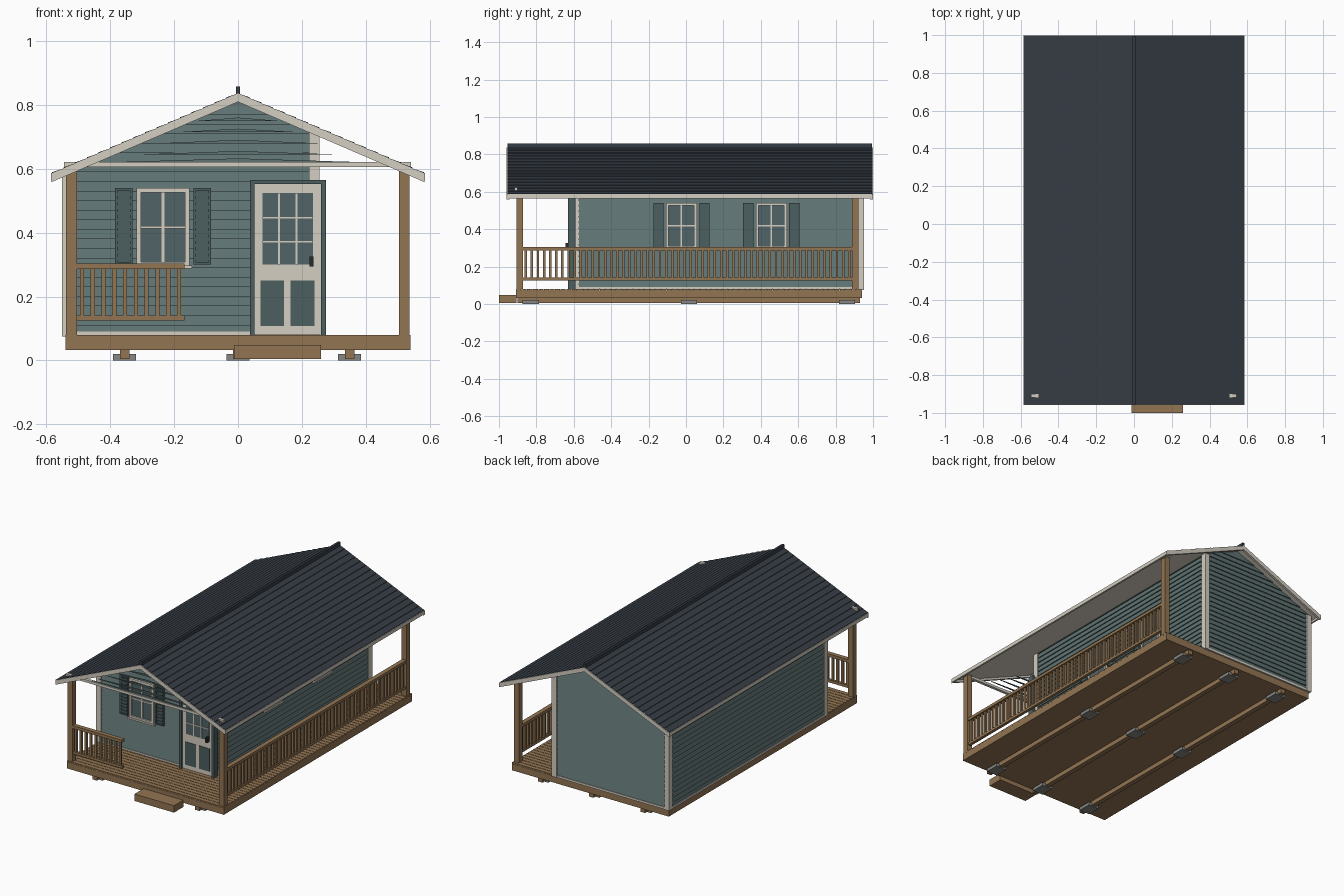
import bpy, bmesh, math

if "Cube" in bpy.data.objects:
    bpy.data.objects.remove(bpy.data.objects["Cube"])

def material(name, r, g, b):
    m = bpy.data.materials.new(name)
    m.diffuse_color = (r, g, b, 1)
    m.use_nodes = True
    m.node_tree.nodes["Principled BSDF"].inputs["Base Color"].default_value = m.diffuse_color
    return m

SIDING = material("teal siding", 0.115, 0.172, 0.17)
DARK = material("dark teal paint", 0.072, 0.112, 0.114)
GLASS = material("window glass", 0.08, 0.125, 0.135)
TRIM = material("cream trim", 0.66, 0.62, 0.54)
WOOD = material("deck wood", 0.29, 0.178, 0.085)
ROOF = material("slate roof", 0.036, 0.045, 0.058)
STONE = material("concrete", 0.24, 0.24, 0.23)
METAL = material("dark metal", 0.02, 0.023, 0.03)

def build(name, mat, solids):
    """solids: list of (bottom loop, top loop) pairs of matching 3D points."""
    bm = bmesh.new()
    for a, b in solids:
        va = [bm.verts.new(p) for p in a]
        vb = [bm.verts.new(p) for p in b]
        bm.faces.new(va[::-1])
        bm.faces.new(vb)
        n = len(va)
        for i in range(n):
            j = (i + 1) % n
            bm.faces.new((va[i], va[j], vb[j], vb[i]))
    bmesh.ops.recalc_face_normals(bm, faces=bm.faces)
    me = bpy.data.meshes.new(name)
    bm.to_mesh(me)
    bm.free()
    me.materials.append(mat)
    ob = bpy.data.objects.new(name, me)
    bpy.context.collection.objects.link(ob)
    return ob

def box(x0, x1, y0, y1, z0, z1):
    q = [(x0, y0), (x1, y0), (x1, y1), (x0, y1)]
    return [(x, y, z0) for x, y in q], [(x, y, z1) for x, y in q]

def along_y(profile, y0, y1):
    return [(x, y0, z) for x, z in profile], [(x, y1, z) for x, z in profile]

# Main dimensions
XL, XR, YF, YB = -0.54, 0.245, -0.595, 0.94
SLOPE, PEAK, EAVE = 0.43, 0.84, 0.583
RY0, RY1 = -0.955, 0.995
under = lambda x: PEAK - 0.016 - SLOPE * abs(x)

# ---- Foundation ----
beams, pads = [], []
for x in (-0.355, 0.0, 0.35):
    beams.append(box(x - 0.015, x + 0.015, -0.9, 0.93, 0.005, 0.032))
    for y in (-0.83, 0.015, 0.86):
        pads.append(box(x - 0.036, x + 0.036, y - 0.043, y + 0.043, 0, 0.02))
build("skid_beams", WOOD, beams)
build("foundation_pads", STONE, pads)

# ---- Deck: frame plus boards, and the step ----
build("deck_frame", WOOD, [box(-0.54, 0.54, -0.91, 0.94, 0.032, 0.072)])
n = 62
pitch = 1.85 / n
build("deck_boards", WOOD, [box(-0.54, 0.54, -0.91 + i * pitch + 0.0015, -0.91 + (i + 1) * pitch - 0.0015,
                                0.07, 0.08) for i in range(n)])
build("step", WOOD, [box(-0.012, 0.26, -1.0, -0.905, 0.005, 0.048)])

# ---- House body and lap siding ----
build("house_body", SIDING, [along_y([(XL, 0.08), (XR, 0.08), (XR, under(XR)), (0, under(0)), (XL, under(XL))], YF, YB)])
LAP = 0.03

def side_siding(x, out, top):
    prof = [(x, 0.08)]
    z = 0.08
    while z < top - 0.001:
        z1 = min(z + LAP, top)
        prof += [(x + out * 0.008, z), (x + out * 0.001, z1)]
        z = z1
    return along_y(prof + [(x, top)], YF, YB)

def end_siding(y, out):
    boards, z = [], 0.08
    while z + LAP < under(0):
        z1 = z + LAP
        lim = lambda h: (under(0) - h) / SLOPE
        c, d = y + out * 0.008, y + out * 0.001
        def row(yy, h):
            return (max(XL, -lim(h)), yy, h), (min(XR, lim(h)), yy, h)
        a, b = row(c, z)
        e, f = row(d, z1)
        g, h = row(y, z)
        i, j = row(y, z1)
        boards.append(([g, h, b, a], [i, j, f, e]))
        z = z1
    return boards

build("left_siding", SIDING, [side_siding(XL, -1, under(XL))])
build("right_siding", SIDING, [side_siding(XR, 1, under(XR))])
build("front_siding", SIDING, end_siding(YF, -1))
build("back_siding", SIDING, end_siding(YB, 1))

# ---- Corner and base trim ----
corners = []
for x, sx in ((XL, -1), (XR, 1)):
    for y, sy in ((YF, -1), (YB, 1)):
        xs = sorted((x + sx * 0.011, x - sx * 0.022))
        ys = sorted((y + sy * 0.013, y - sy * 0.022))
        corners.append(box(*xs, *ys, 0.075, under(x) - 0.004))
build("corner_trim", TRIM, corners)
build("base_trim", TRIM, [box(XL, XR, YF - 0.01, YF, 0.08, 0.09), box(XR, XR + 0.01, YF, YB, 0.08, 0.092),
                          box(XL - 0.01, XL, YF, YB, 0.075, 0.088), box(XL, XR, YB, YB + 0.01, 0.075, 0.088)])

# ---- Roof: shingle courses, underlayer, fascia, ridge ----
shingles, N = [], 16
for s in (-1, 1):
    prof = [(0, PEAK - 0.008)]
    for i in range(N):
        a, b = EAVE * i / N, EAVE * (i + 1) / N
        prof += [(s * a, PEAK - 0.003 - SLOPE * a), (s * b, PEAK - SLOPE * b)]
    prof.append((s * EAVE, PEAK - 0.008 - SLOPE * EAVE))
    shingles.append(along_y(prof, RY0, RY1))
build("roof_shingles", ROOF, shingles)

def roof_band(top, bottom, y0, y1, e):
    zt = lambda x: PEAK - top - SLOPE * x
    zb = lambda x: PEAK - bottom - SLOPE * x
    return [along_y([(0, zt(0)), (s * e, zt(e)), (s * e, zb(e)), (0, zb(0))], y0, y1) for s in (-1, 1)]

build("roof_soffit", TRIM, roof_band(0.008, 0.016, RY0, RY1, EAVE))
build("gable_fascia", TRIM, roof_band(0.003, 0.03, RY0 - 0.004, RY0 + 0.01, EAVE + 0.002)
      + roof_band(0.003, 0.03, RY1 - 0.01, RY1 + 0.004, EAVE + 0.002))
build("eave_fascia", TRIM, [box(*sorted((s * 0.575, s * 0.586)), RY0, RY1, 0.564, 0.587) for s in (-1, 1)])
build("ridge_cap", ROOF, [box(-0.007, 0.007, RY0, RY1, 0.83, 0.858)])

# ---- Porch gable: tie beam and thin lap slivers ----
build("tie_beam", TRIM, [box(-0.545, 0.542, -0.918, -0.9, 0.606, 0.622)])
slivers = []
for i, z in enumerate((0.622, 0.645, 0.68, 0.715, 0.75)):
    w = (under(0) - z) / SLOPE * 0.78
    slivers.append(along_y([(-w, z), (w, z), (0, z + 0.011)], -0.912, -0.904))
build("porch_gable_slats", SIDING, slivers)

# ---- Porch posts and railings ----
POSTS = [(-0.522, -0.889), (0.521, -0.889), (0.521, 0.905)]
build("porch_posts", WOOD, [box(x - 0.017, x + 0.017, y - 0.017, y + 0.017, 0.08, 0.602) for x, y in POSTS])

def railing(name, a, b, fixed, on_x):
    def bar(u0, u1, w, z0, z1):
        v0, v1 = fixed - w, fixed + w
        return box(u0, u1, v0, v1, z0, z1) if on_x else box(v0, v1, u0, u1, z0, z1)
    parts = [bar(a, b, 0.014, 0.286, 0.304), bar(a, b, 0.009, 0.125, 0.141)]
    k = round((b - a) / 0.0325)
    for i in range(k):
        u = a + (i + 0.5) * (b - a) / k
        parts.append(bar(u - 0.0065, u + 0.0065, 0.0065, 0.14, 0.288))
    build(name, WOOD, parts)

railing("front_railing", -0.506, -0.168, -0.889, True)
railing("side_railing", -0.873, 0.889, 0.521, False)

# ---- Windows, shutters and door ----
def wall(side, u0, u1, z0, z1, d0, d1):
    """Box on the front or right wall, from depth d0 to d1 outward."""
    if side == "front":
        return box(u0, u1, YF - d1, YF - d0, z0, z1)
    return box(XR + d0, XR + d1, u0, u1, z0, z1)

def frame(side, u0, u1, z0, z1, t, d):
    return [wall(side, u0, u0 + t, z0, z1, 0, d), wall(side, u1 - t, u1, z0, z1, 0, d),
            wall(side, u0 + t, u1 - t, z0, z0 + t, 0, d), wall(side, u0 + t, u1 - t, z1 - t, z1, 0, d)]

def window(name, side, c):
    u0, u1, z0, z1 = c - 0.083, c + 0.083, 0.295, 0.54
    build(name + "_glass", GLASS, [wall(side, u0, u1, z0, z1, 0, 0.01)])
    build(name + "_frame", TRIM, frame(side, u0, u1, z0, z1, 0.014, 0.02) + [
        wall(side, c - 0.004, c + 0.004, z0, z1, 0, 0.014),
        wall(side, u0, u1, 0.414, 0.421, 0, 0.015),
        wall(side, u0 - 0.008, u1 + 0.008, 0.288, 0.298, 0, 0.025)])
    parts = []
    for s in (-1, 1):
        a, b = sorted((c + s * 0.096, c + s * 0.15))
        parts += frame(side, a, b, 0.3, 0.54, 0.008, 0.018)
        parts.append(wall(side, a, b, 0.3, 0.54, 0, 0.011))
        parts += [wall(side, a, b, 0.315 + i * 0.02, 0.325 + i * 0.02, 0, 0.015) for i in range(11)]
    build(name + "_shutters", DARK, parts)

window("front_window", "front", -0.235)
window("side_window_front", "right", -0.025)
window("side_window_back", "right", 0.456)

build("door_frame", DARK, [wall("front", 0.037, 0.052, 0.08, 0.566, 0, 0.035),
                           wall("front", 0.26, 0.275, 0.08, 0.566, -0.005, 0.035),
                           wall("front", 0.052, 0.26, 0.553, 0.566, 0, 0.035)])
build("door_leaf", TRIM, [wall("front", 0.052, 0.26, 0.081, 0.553, 0, 0.022)])
build("door_glass", GLASS, [wall("front", 0.077, 0.235, 0.3, 0.525, 0.02, 0.024)])
build("door_panels", DARK, [wall("front", a, a + 0.074, 0.108, 0.25, 0.02, 0.025) for a in (0.07, 0.165)])
build("door_muntins", TRIM, [wall("front", u - 0.003, u + 0.003, 0.3, 0.525, 0.02, 0.028) for u in (0.129, 0.183)]
      + [wall("front", 0.077, 0.235, z - 0.003, z + 0.003, 0.02, 0.028) for z in (0.372, 0.447)])
build("door_handle", METAL, [wall("front", 0.224, 0.236, 0.294, 0.325, 0.02, 0.048)])
